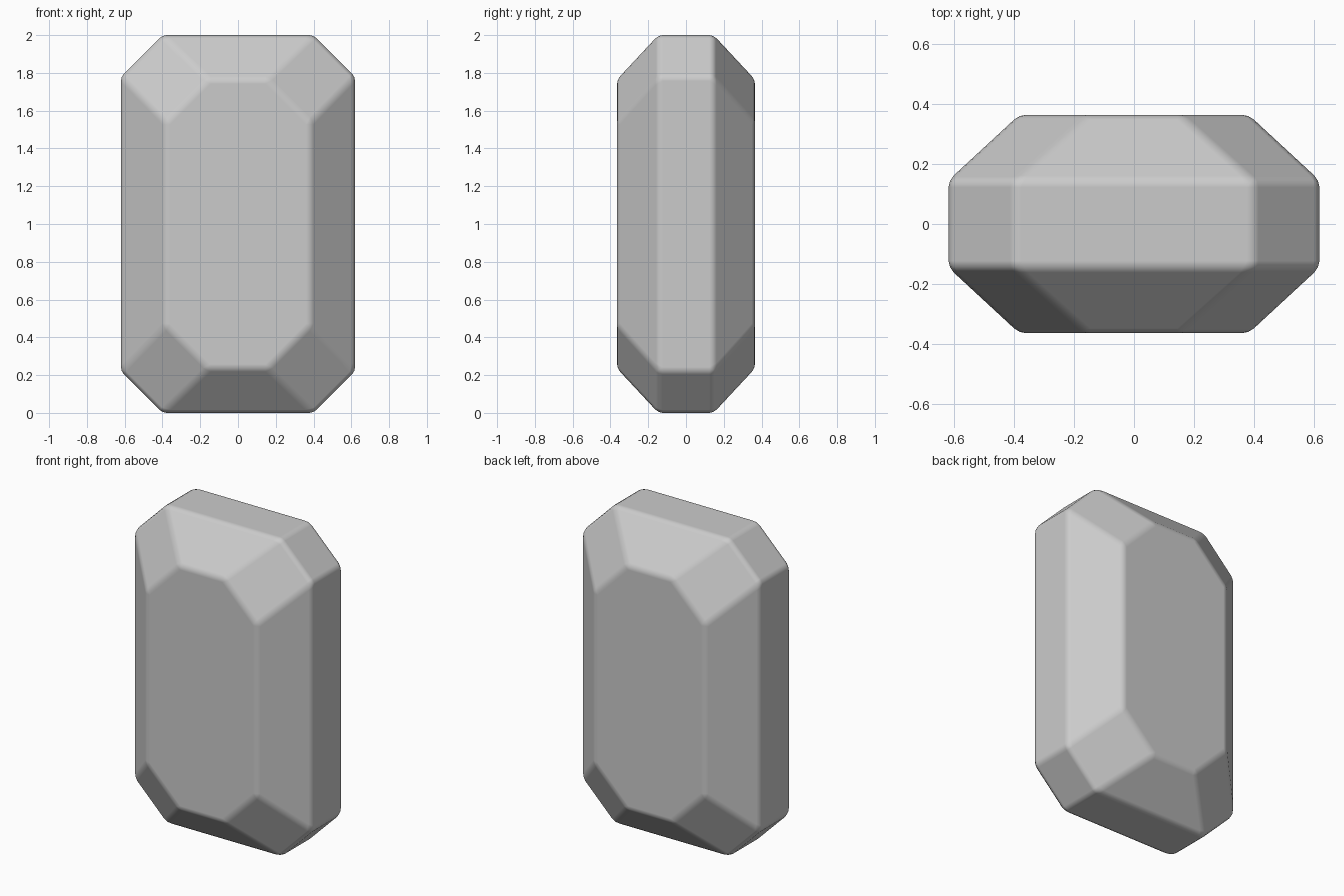
import bpy, bmesh

if "Cube" in bpy.data.objects:
    bpy.data.objects.remove(bpy.data.objects["Cube"])

# Cut-stone body: octagonal outlines stacked along y, the outer pair drawn in
def octagon(y, flat_x, half_x, flat_z, half_z):
    q = [(half_x, flat_z), (flat_x, half_z)]
    pts = q + [(-x, z) for x, z in reversed(q)]
    pts += [(-x, -z) for x, z in pts]
    return [(x, y, z + 1.0) for x, z in pts]

outer = (0.40, 0.62, 0.78, 1.0)
face = (0.155, 0.383, 0.537, 0.765)

bm = bmesh.new()
rings = [[bm.verts.new(p) for p in octagon(y, *dims)]
         for y, dims in ((-0.365, face), (-0.146, outer), (0.146, outer), (0.365, face))]
for a, b in zip(rings, rings[1:]):
    for i in range(8):
        j = (i + 1) % 8
        bm.faces.new((a[i], a[j], b[j], b[i]))
bm.faces.new(rings[0])
bm.faces.new(rings[-1])
bmesh.ops.recalc_face_normals(bm, faces=bm.faces)

mesh = bpy.data.meshes.new("gem")
bm.to_mesh(mesh)
bm.free()
gem = bpy.data.objects.new("gem", mesh)
bpy.context.collection.objects.link(gem)
mesh.shade_smooth()

# Softened edges between the flat facets
bevel = gem.modifiers.new("soft_edges", 'BEVEL')
bevel.width = 0.023
bevel.segments = 2
bevel.limit_method = 'ANGLE'
bevel.angle_limit = 0.2
bevel.harden_normals = True
